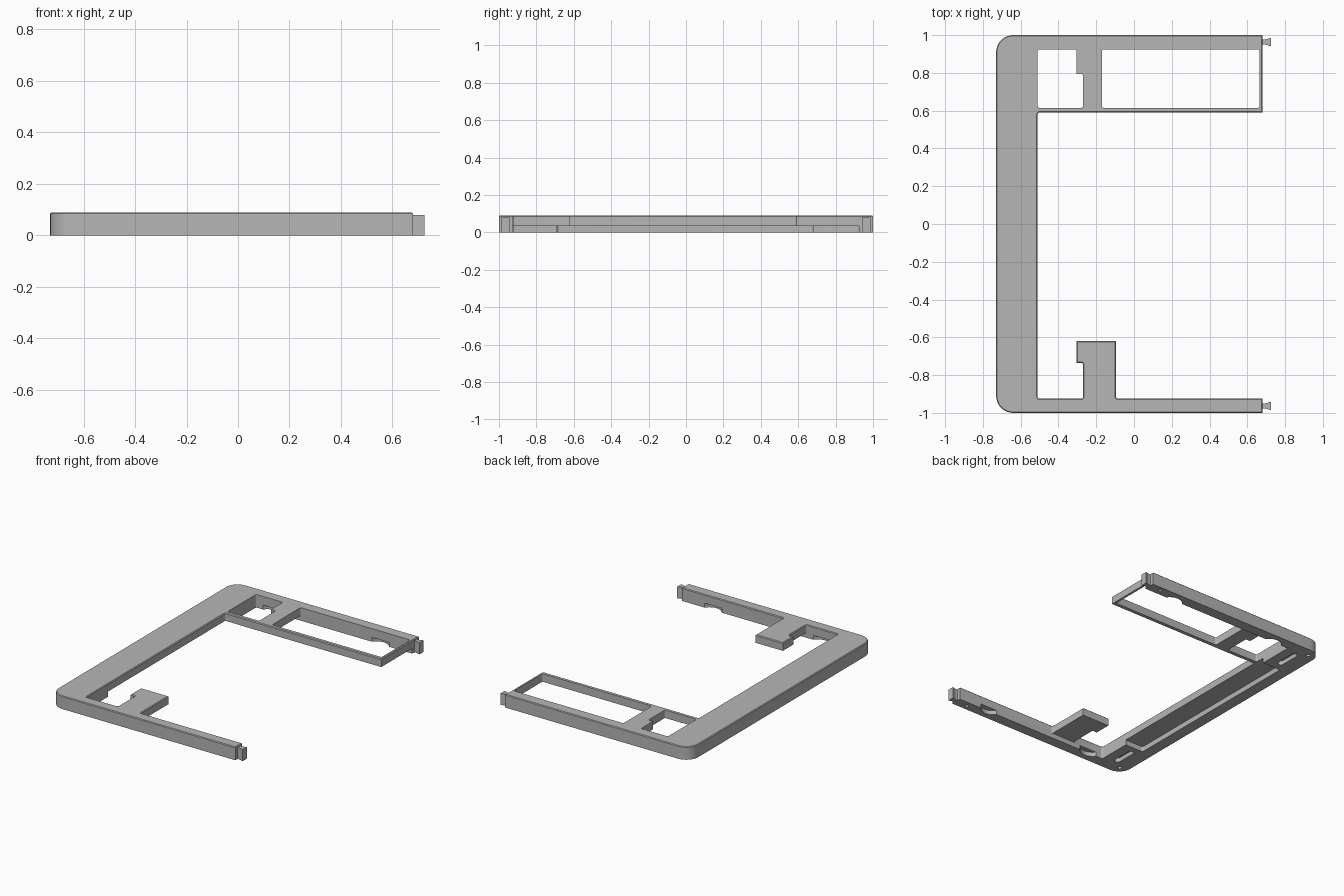
import bpy, bmesh, math
from mathutils import Vector

cube = bpy.data.objects.get("Cube")
if cube:
    bpy.data.objects.remove(cube, do_unlink=True)

TOP, STEP = 0.09, 0.035      # full height, underside of the raised parts
LEFT, END = -0.73, 0.68      # outer edge of the spine, end of the arms
INNER, ARM = -0.51, 0.925    # inner edges of the spine and the arms

grey = bpy.data.materials.new("plain_grey")
grey.use_nodes = True
grey.diffuse_color = (0.47, 0.47, 0.47, 1)
grey.node_tree.nodes["Principled BSDF"].inputs["Base Color"].default_value = grey.diffuse_color


def rounded(points, steps=8):
    """Outline with a fillet at each corner that carries a radius."""
    out = []
    for i, p in enumerate(points):
        c = Vector(p[:2])
        if len(p) < 3:
            out.append(c)
            continue
        a = (Vector(points[i - 1][:2]) - c).normalized()
        b = (Vector(points[(i + 1) % len(points)][:2]) - c).normalized()
        mid = c + (a + b) * p[2]
        for k in range(steps + 1):
            t = k / steps * math.pi / 2
            out.append(mid - b * p[2] * math.cos(t) - a * p[2] * math.sin(t))
    return out


def rect(x0, x1, y0, y1, r):
    return [(x0, y0, r), (x1, y0, r), (x1, y1, r), (x0, y1, r)]


def prism(name, points, z0, z1, chamfer=0):
    bm = bmesh.new()
    face = bm.faces.new([bm.verts.new((p.x, p.y, z0)) for p in rounded(points)])
    new = bmesh.ops.extrude_face_region(bm, geom=[face])["geom"]
    bmesh.ops.translate(bm, vec=(0, 0, z1 - z0),
                        verts=[v for v in new if isinstance(v, bmesh.types.BMVert)])
    bmesh.ops.recalc_face_normals(bm, faces=bm.faces[:])
    if chamfer:
        rim = [e for e in bm.edges if all(v.co.z > z1 - 1e-5 for v in e.verts)]
        bmesh.ops.bevel(bm, geom=rim, offset=chamfer, segments=1, affect='EDGES')
    mesh = bpy.data.meshes.new(name)
    bm.to_mesh(mesh)
    bm.free()
    mesh.materials.append(grey)
    obj = bpy.data.objects.new(name, mesh)
    bpy.context.collection.objects.link(obj)
    return obj


def combine(target, tool, operation='DIFFERENCE'):
    tool.hide_render = True
    mod = target.modifiers.new("combine", 'BOOLEAN')
    mod.operation, mod.solver, mod.object = operation, 'EXACT', tool
    bpy.context.view_layer.objects.active = target
    bpy.ops.object.modifier_apply(modifier=mod.name)
    bpy.data.objects.remove(tool, do_unlink=True)


def cut(outline, z0, z1):
    combine(frame, prism("cutter", outline, z0, z1))


def disc(x, y, r):
    return rect(x - r, x + r, y - r, y + r, r * 0.999)


# Upper layer: spine, arms, hooked tab and rear window frame
R = 0.01
frame = prism("frame", [
    (LEFT, -1, 0.09), (END, -1), (END, -ARM), (-0.095, -ARM, R), (-0.095, -0.62),
    (-0.305, -0.62), (-0.305, -0.735), (-0.27, -0.735, R), (-0.27, -ARM, R),
    (INNER, -ARM, R), (INNER, 0.59, R), (END, 0.59), (END, 1), (LEFT, 1, 0.09),
], STEP, TOP, 0.005)

# Windows in the rear section
cut([(INNER, 0.615, R), (-0.27, 0.615, R), (-0.27, 0.795, R), (-0.305, 0.795),
     (-0.305, ARM, R), (INNER, ARM, R)], 0, 0.2)
cut(rect(-0.17, 0.665, 0.615, ARM, R), 0, 0.2)

# Lower layer: only the spine and the two arms reach the ground
combine(frame, prism("base", [
    (LEFT, -1, 0.09), (END, -1), (END, -ARM), (INNER, -ARM, R),
    (INNER, ARM, R), (END, ARM), (END, 1), (LEFT, 1, 0.09),
], 0, STEP), 'UNION')

# Recess under the spine, open to the inside
cut(rect(-0.65, -0.4, -0.69, 0.68, 0.015), -0.1, STEP + 0.001)

# Slots, screw holes and curved notches on the underside
for side in (-1, 1):
    y0, y1 = sorted((side * 0.73, side * 0.9))
    cut(rect(-0.62, -0.58, y0, y1, 0.019), -0.1, 0.03)
    cut(disc(-0.67, side * 0.94, 0.014), -0.1, 0.04)
    cut(disc(0.59, side * 0.965, 0.012), -0.1, 0.04)
    for x in (-0.39, 0.44):
        cut(disc(x, side * 0.88, 0.08), -0.1, 0.03)

# Dovetail connectors at the arm ends
for side, name in ((-1, "front_connector"), (1, "rear_connector")):
    y = side * 0.963
    prism(name, [(END - 0.002, y - 0.014), (0.698, y - 0.014), (0.725, y - 0.023),
                 (0.725, y + 0.023), (0.698, y + 0.014), (END - 0.002, y + 0.014)], 0, 0.08)

# Smooth the rounded corners, keep edges sharp
bpy.ops.object.select_all(action='DESELECT')
frame.select_set(True)
bpy.context.view_layer.objects.active = frame
bpy.ops.object.shade_smooth_by_angle(angle=math.radians(30))
